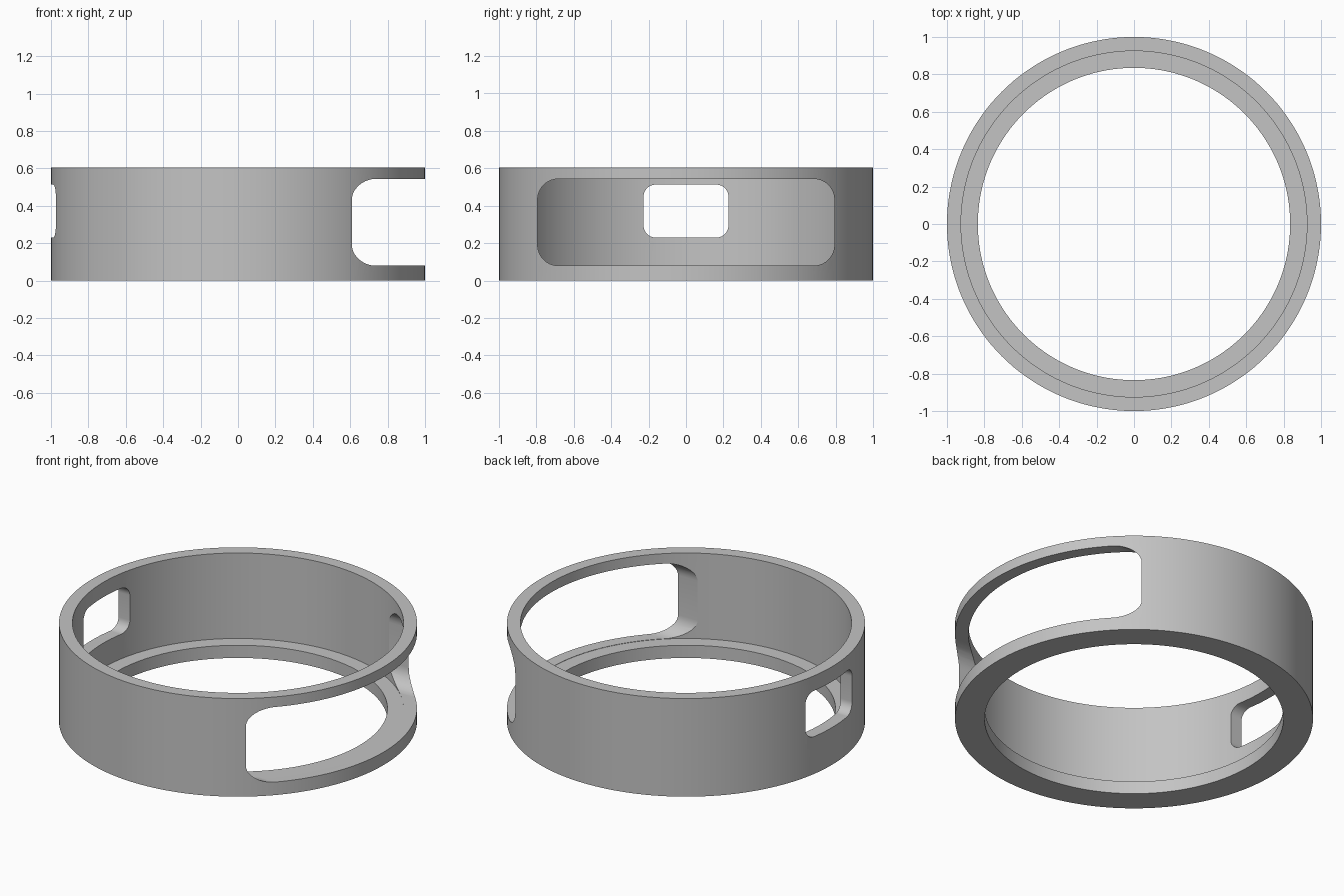
import bpy
import bmesh
from math import pi, sin, cos, radians

cube = bpy.data.objects.get("Cube")
if cube:
    bpy.data.objects.remove(cube, do_unlink=True)

SEGMENTS = 144
HEIGHT = 0.605

grey = bpy.data.materials.new("plain grey")
grey.use_nodes = True
grey.diffuse_color = (0.55, 0.55, 0.55, 1)
grey.node_tree.nodes["Principled BSDF"].inputs["Base Color"].default_value = grey.diffuse_color


def add_object(name, bm):
    bmesh.ops.recalc_face_normals(bm, faces=bm.faces)
    mesh = bpy.data.meshes.new(name)
    bm.to_mesh(mesh)
    bm.free()
    mesh.materials.append(grey)
    obj = bpy.data.objects.new(name, mesh)
    bpy.context.collection.objects.link(obj)
    return obj


def lathe(name, profile):
    """Turn a closed (radius, z) profile around the z axis."""
    bm = bmesh.new()
    rings = []
    for i in range(SEGMENTS):
        a = 2 * pi * i / SEGMENTS
        rings.append([bm.verts.new((r * cos(a), r * sin(a), z)) for r, z in profile])
    n = len(profile)
    for i in range(SEGMENTS):
        a, b = rings[i], rings[(i + 1) % SEGMENTS]
        for j in range(n):
            k = (j + 1) % n
            bm.faces.new((a[j], b[j], b[k], a[k]))
    return add_object(name, bm)


def window_cutter(name, x0, x1, half_width, z0, z1, radius, steps=10):
    """Rounded rectangle in the yz plane, extruded along x."""
    bm = bmesh.new()
    y, low, high = half_width - radius, z0 + radius, z1 - radius
    corners = [(y, high), (-y, high), (-y, low), (y, low)]
    verts = []
    for q, (cy, cz) in enumerate(corners):
        for s in range(steps + 1):
            a = pi / 2 * (q + s / steps)
            verts.append(bm.verts.new((x0, cy + radius * cos(a), cz + radius * sin(a))))
    face = bm.faces.new(verts)
    side = bmesh.ops.extrude_face_region(bm, geom=[face])["geom"]
    moved = [v for v in side if isinstance(v, bmesh.types.BMVert)]
    bmesh.ops.translate(bm, verts=moved, vec=(x1 - x0, 0, 0))
    obj = add_object(name, bm)
    obj.hide_render = True
    return obj


# Ring wall with an inward lip at the bottom
ring = lathe("ring_band", [(1, 0), (1, HEIGHT), (0.925, HEIGHT),
                           (0.925, 0.078), (0.835, 0.078), (0.835, 0)])

# Wide opening on the left, small opening on the right
cutters = [
    window_cutter("wide_window_cutter", 0.2, 1.2, 0.793, 0.08, 0.543, 0.11),
    window_cutter("small_window_cutter", -1.2, -0.5, 0.227, 0.23, 0.513, 0.065),
]

bpy.ops.object.select_all(action="DESELECT")
bpy.context.view_layer.objects.active = ring
ring.select_set(True)
for cutter in cutters:
    cut = ring.modifiers.new(cutter.name, "BOOLEAN")
    cut.operation = "DIFFERENCE"
    cut.solver = "EXACT"
    cut.object = cutter
    bpy.ops.object.modifier_apply(modifier=cut.name)
    bpy.data.objects.remove(cutter, do_unlink=True)

bpy.ops.object.shade_smooth_by_angle(angle=radians(30))
